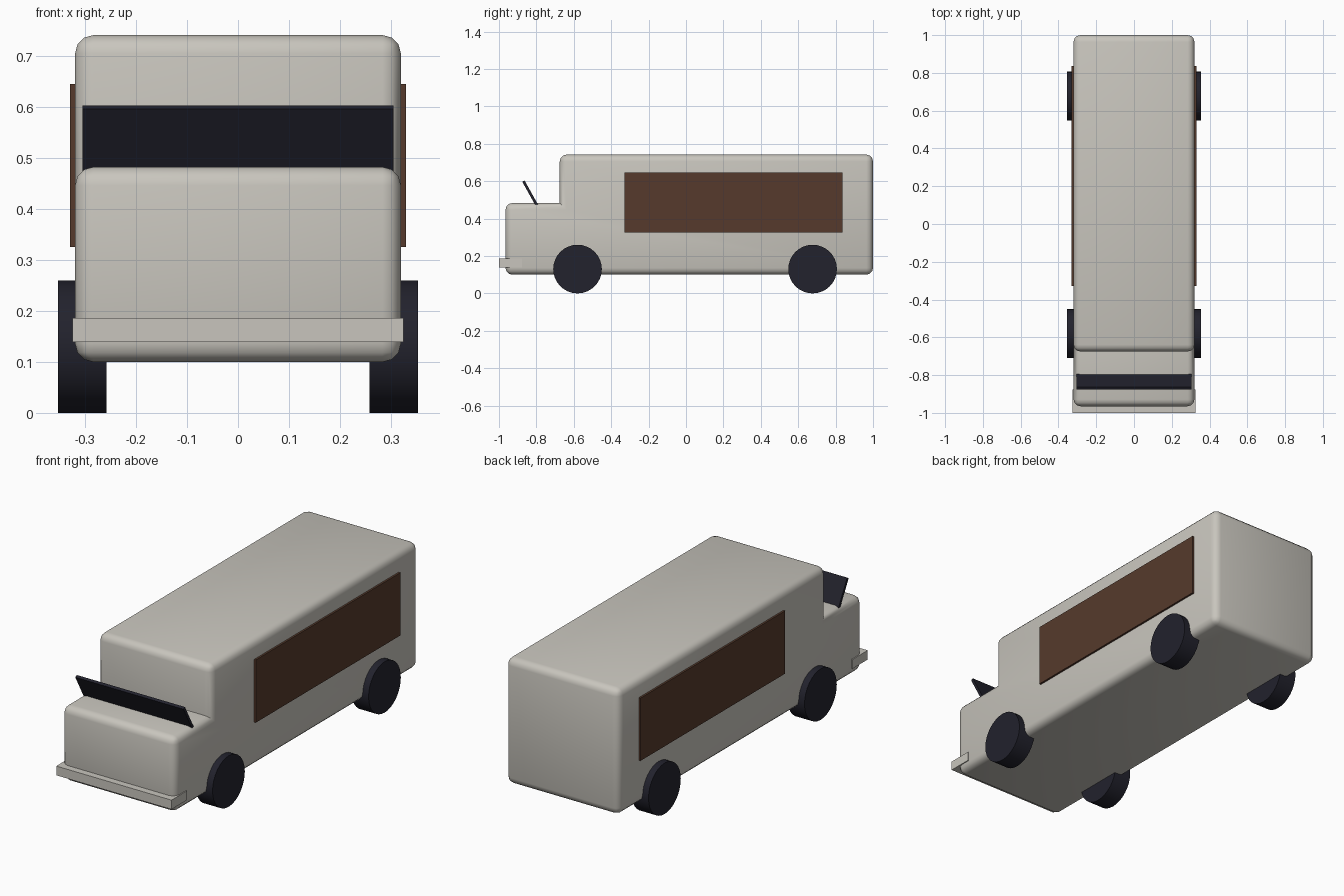
import bpy, bmesh, math
from mathutils import Matrix

cube = bpy.data.objects.get("Cube")
if cube:
    bpy.data.objects.remove(cube, do_unlink=True)


def material(name, rgb):
    m = bpy.data.materials.new(name)
    m.use_nodes = True
    m.diffuse_color = (*rgb, 1)
    shader = m.node_tree.nodes["Principled BSDF"]
    shader.inputs["Base Color"].default_value = (*rgb, 1)
    shader.inputs["Roughness"].default_value = 0.7
    return m


CREAM = material("warm off white", (0.58, 0.56, 0.51))
DARK = material("dark slate", (0.016, 0.016, 0.026))
BROWN = material("wood brown", (0.093, 0.042, 0.025))


def finish(name, bm, mat, smooth=False):
    bmesh.ops.recalc_face_normals(bm, faces=bm.faces[:])
    mesh = bpy.data.meshes.new(name)
    bm.to_mesh(mesh)
    bm.free()
    mesh.materials.append(mat)
    ob = bpy.data.objects.new(name, mesh)
    bpy.context.collection.objects.link(ob)
    if smooth:
        bpy.ops.object.select_all(action='DESELECT')
        ob.select_set(True)
        bpy.context.view_layer.objects.active = ob
        bpy.ops.object.shade_smooth_by_angle(angle=math.radians(40))
    return ob


def box(name, centre, size, mat, tilt=0):
    bm = bmesh.new()
    bmesh.ops.create_cube(bm, size=1, matrix=Matrix.Translation(centre)
                          @ Matrix.Rotation(tilt, 4, 'X') @ Matrix.Diagonal((*size, 1)))
    return finish(name, bm, mat)


# Van body: stepped side profile pulled across the width, outer edges rounded
profile = [(-0.965, 0.1), (1, 0.1), (1, 0.742), (-0.675, 0.742),
           (-0.675, 0.483), (-0.965, 0.483)]
bm = bmesh.new()
side = bm.faces.new([bm.verts.new((-0.32, y, z)) for y, z in profile])
pulled = bmesh.ops.extrude_face_region(bm, geom=[side], use_keep_orig=True)
bmesh.ops.translate(bm, vec=(0.64, 0, 0),
                    verts=[g for g in pulled["geom"] if isinstance(g, bmesh.types.BMVert)])
bmesh.ops.recalc_face_normals(bm, faces=bm.faces[:])
outer = [e for e in bm.edges if e.is_convex]
bmesh.ops.bevel(bm, geom=outer, offset=0.036, segments=3, profile=0.5,
                affect='EDGES', clamp_overlap=True)
finish("body", bm, CREAM, smooth=True)

# Front bumper and tilted windscreen
box("front_bumper", (0, -0.938, 0.163), (0.65, 0.124, 0.047), CREAM)
box("windscreen", (0, -0.833, 0.535), (0.61, 0.014, 0.15), DARK, tilt=math.radians(29))

# Side panels and wheels on both sides
for label, s in (("left", 1), ("right", -1)):
    box(label + "_side_panel", (s * 0.32, 0.255, 0.486), (0.02, 1.165, 0.32), BROWN)
    for end, y in (("front", -0.58), ("rear", 0.677)):
        bm = bmesh.new()
        bmesh.ops.create_cone(bm, cap_ends=True, segments=32, radius1=0.13, radius2=0.13,
                              depth=0.095, matrix=Matrix.Translation((s * 0.306, y, 0.13))
                              @ Matrix.Rotation(math.pi / 2, 4, 'Y'))
        finish(end + "_" + label + "_wheel", bm, DARK, smooth=True)
